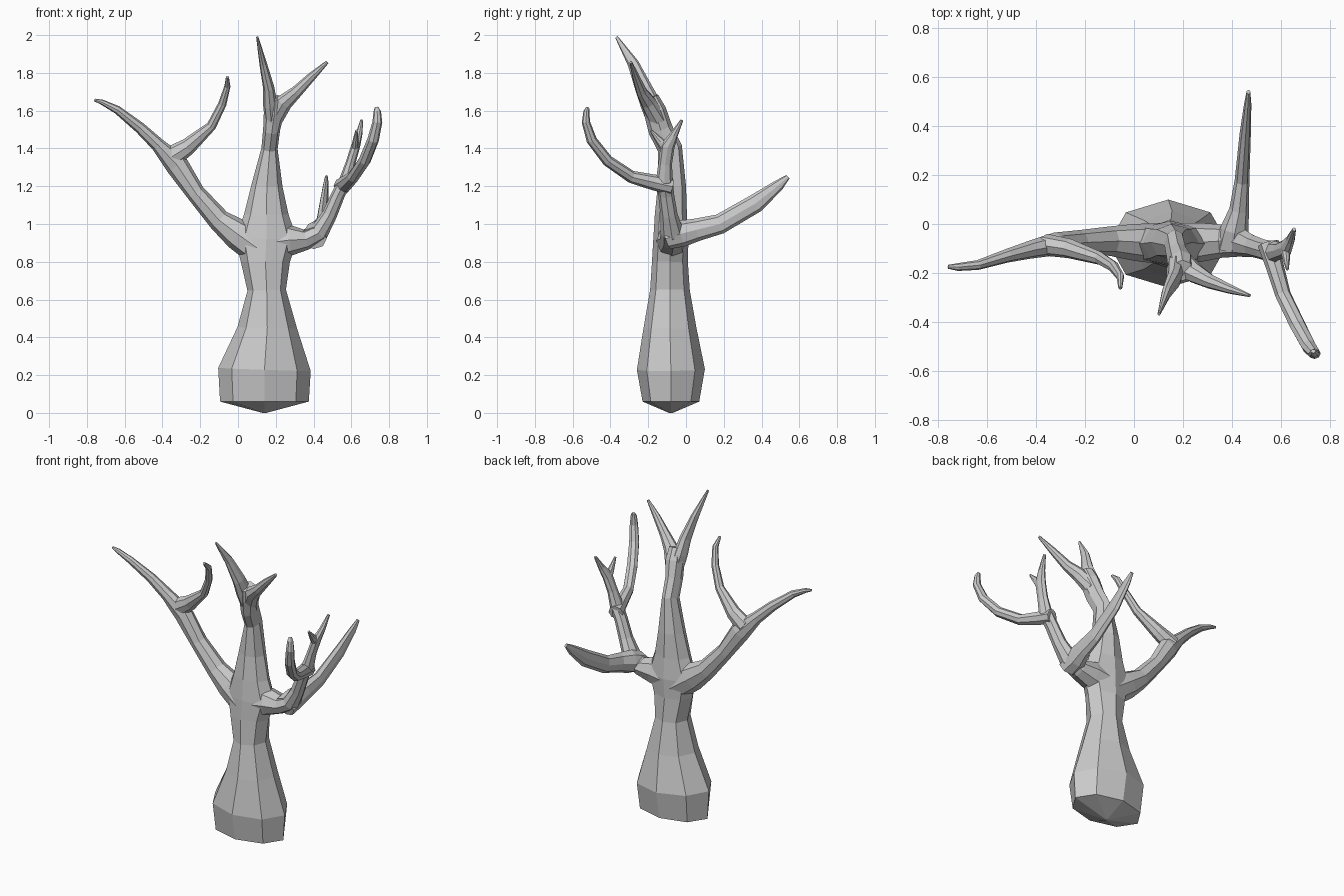
import bpy, bmesh, math
from mathutils import Vector

SIDES = 8
X, Y = Vector((1, 0, 0)), Vector((0, 1, 0))


def limb(name, ref, pts):
    """Faceted tapered tube. pts: x, y, z, radius along ref, radius across it."""
    bm = bmesh.new()
    cs = [Vector(p[:3]) for p in pts]
    rings = []
    for i, p in enumerate(pts):
        before = (cs[i] - cs[i - 1]).normalized() if i else Vector()
        after = (cs[i + 1] - cs[i]).normalized() if i < len(cs) - 1 else Vector()
        t = (before + after).normalized()
        u = (ref - t * ref.dot(t)).normalized()
        v = t.cross(u)
        ring = []
        for k in range(SIDES):
            a = 2 * math.pi * k / SIDES
            ring.append(bm.verts.new(cs[i] + u * (p[3] * math.cos(a)) + v * (p[4] * math.sin(a))))
        rings.append(ring)
    for a, b in zip(rings, rings[1:]):
        for k in range(SIDES):
            n = (k + 1) % SIDES
            bm.faces.new((a[k], a[n], b[n], b[k]))
    bm.faces.new(rings[0][::-1])
    bm.faces.new(rings[-1])
    bmesh.ops.recalc_face_normals(bm, faces=bm.faces[:])
    me = bpy.data.meshes.new(name)
    bm.to_mesh(me)
    bm.free()
    ob = bpy.data.objects.new(name, me)
    bpy.context.collection.objects.link(ob)
    return ob


# Trunk running up into the central limb
limb("trunk", X, [
    (.14, -.08, 0, .01, .01), (.14, -.08, .06, .235, .15),
    (.14, -.08, .23, .245, .18), (.155, -.085, .45, .158, .14),
    (.152, -.085, .65, .102, .105), (.145, -.085, .80, .13, .095),
    (.15, -.08, .92, .165, .093), (.15, -.08, 1.05, .118, .085),
    (.153, -.075, 1.2, .083, .075), (.167, -.085, 1.4, .043, .065),
    (.178, -.135, 1.5, .045, .065), (.192, -.165, 1.6, .055, .06),
    (.198, -.19, 1.67, .045, .045)])

# Central fork
limb("top_left_prong", X, [
    (.18, -.14, 1.52, .035, .055), (.17, -.185, 1.63, .037, .055),
    (.163, -.225, 1.72, .03, .045), (.133, -.28, 1.85, .02, .03),
    (.102, -.368, 1.99, .006, .008)])
limb("top_right_prong", Y, [
    (.19, -.15, 1.55, .05, .045), (.245, -.20, 1.645, .042, .045),
    (.31, -.235, 1.70, .03, .032), (.39, -.265, 1.78, .02, .023),
    (.472, -.292, 1.857, .007, .009)])

# Left limb and its inner curl
limb("left_limb", Y, [
    (.12, -.08, .86, .085, .09), (0, -.075, .945, .075, .083),
    (-.1, -.07, 1.02, .06, .06), (-.225, -.075, 1.165, .05, .05),
    (-.325, -.082, 1.315, .047, .062), (-.425, -.105, 1.42, .037, .037),
    (-.52, -.13, 1.51, .028, .03), (-.64, -.168, 1.605, .02, .022),
    (-.72, -.176, 1.645, .016, .014), (-.76, -.175, 1.657, .008, .007)])
limb("left_inner_curl", Y, [
    (-.36, -.085, 1.35, .045, .06), (-.265, -.1, 1.41, .04, .045),
    (-.14, -.14, 1.52, .027, .026), (-.083, -.175, 1.635, .023, .022),
    (-.056, -.215, 1.73, .02, .016), (-.056, -.262, 1.778, .008, .008)])

# Right limb rising to its fork
limb("right_limb", Y, [
    (.16, -.08, .90, .085, .1), (.27, -.075, .915, .08, .085),
    (.36, -.07, .918, .068, .055), (.43, -.072, .955, .062, .052),
    (.485, -.09, 1.05, .045, .04), (.53, -.105, 1.155, .042, .036),
    (.57, -.115, 1.23, .045, .035), (.595, -.11, 1.32, .036, .026),
    (.622, -.098, 1.41, .038, .024), (.64, -.065, 1.47, .022, .018),
    (.655, -.022, 1.55, .008, .008)])
limb("right_small_prong", X, [
    (.618, -.095, 1.39, .02, .032), (.622, -.135, 1.435, .017, .022),
    (.627, -.185, 1.495, .006, .007)])

# Limb sweeping backwards
limb("back_limb", X, [
    (.40, -.10, .925, .07, .06), (.412, -.02, .95, .058, .07),
    (.43, .06, .97, .04, .06), (.442, .18, 1.0, .03, .053),
    (.455, .37, 1.11, .023, .05), (.465, .49, 1.205, .015, .03),
    (.468, .54, 1.25, .008, .012)])

# Limb curling forwards
limb("front_curl", X, [
    (.55, -.08, 1.20, .045, .045), (.575, -.17, 1.22, .037, .042),
    (.61, -.29, 1.25, .032, .033), (.67, -.415, 1.335, .033, .03),
    (.715, -.50, 1.445, .031, .028), (.738, -.53, 1.54, .026, .022),
    (.737, -.527, 1.595, .02, .016), (.733, -.52, 1.618, .01, .008)])
